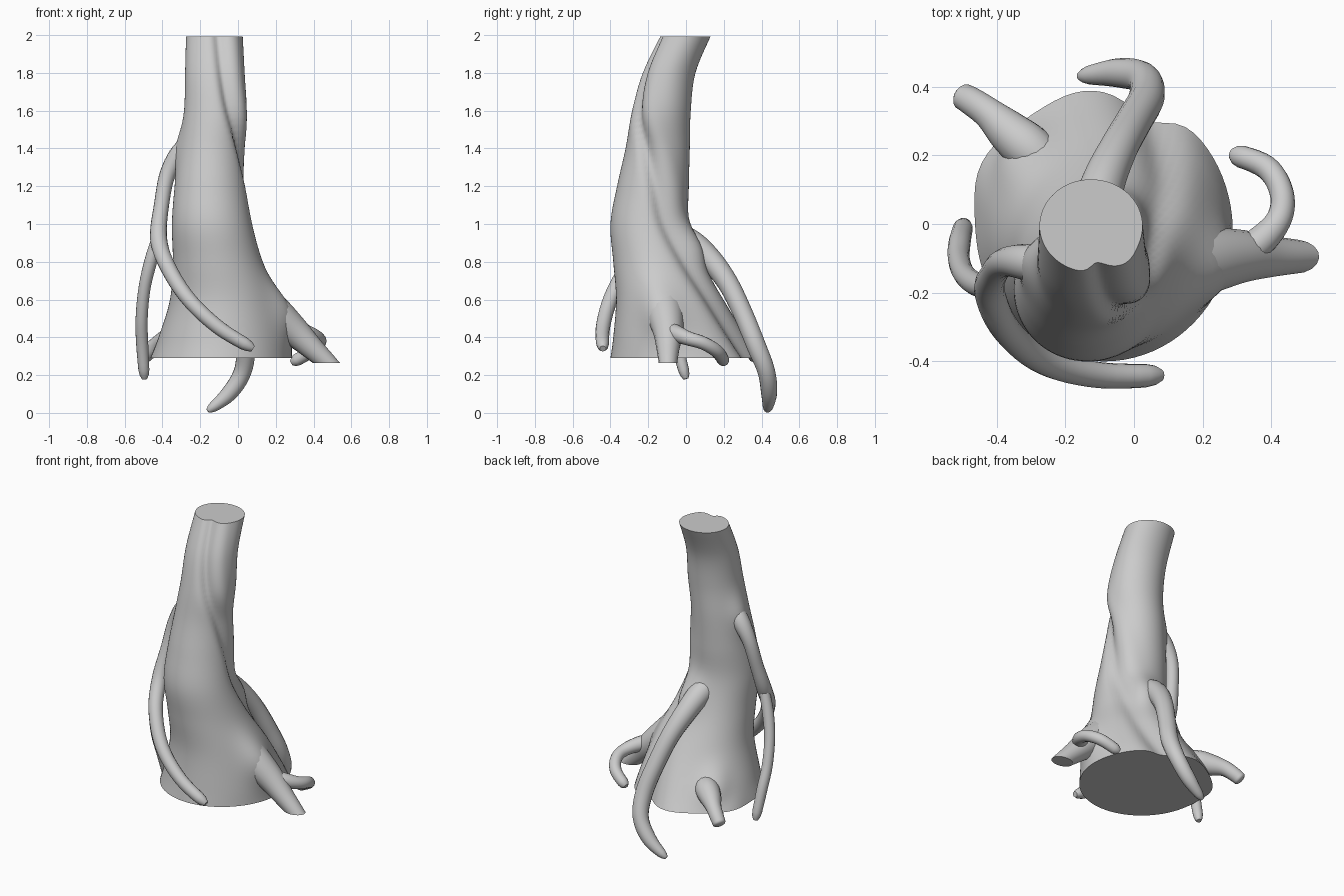
import bpy, bmesh
from math import sin, cos, pi, exp, radians
from mathutils import Vector

default_cube = bpy.data.objects.get("Cube")
if default_cube:
    bpy.data.objects.remove(default_cube)

# Single bark colour
bark = bpy.data.materials.new("bark_grey")
bark.use_nodes = True
bark_colour = (0.6, 0.6, 0.6, 1)
bark.diffuse_color = bark_colour
bark.node_tree.nodes["Principled BSDF"].inputs["Base Color"].default_value = bark_colour


def spline(rows, t):
    """Smooth curve through rows of numbers; t runs from 0 to len(rows) - 1."""
    last = len(rows) - 1
    i = min(int(t), last - 1)
    f = t - i
    picks = [rows[max(0, min(last, i + k))] for k in (-1, 0, 1, 2)]
    return [b + 0.5 * f * (c - a + f * (2 * a - 5 * b + 4 * c - d + f * (3 * (b - c) + d - a)))
            for a, b, c, d in zip(*picks)]


def loft(name, rings, flat_end=None):
    """Skin a list of point rings, cap both ends and optionally cut off below a height."""
    bm = bmesh.new()
    loops = [[bm.verts.new(p) for p in ring] for ring in rings]
    count = len(loops[0])
    for low, high in zip(loops, loops[1:]):
        for j in range(count):
            k = (j + 1) % count
            bm.faces.new((low[j], low[k], high[k], high[j]))
    bm.faces.new(loops[0][::-1])
    bm.faces.new(loops[-1])
    if flat_end is not None:
        geom = bm.verts[:] + bm.edges[:] + bm.faces[:]
        cut = bmesh.ops.bisect_plane(bm, geom=geom, plane_co=(0, 0, flat_end),
                                     plane_no=(0, 0, -1), clear_outer=True)
        edges = [e for e in cut["geom_cut"] if isinstance(e, bmesh.types.BMEdge)]
        bmesh.ops.contextual_create(bm, geom=edges)
    bmesh.ops.recalc_face_normals(bm, faces=bm.faces[:])
    mesh = bpy.data.meshes.new(name)
    bm.to_mesh(mesh)
    bm.free()
    mesh.materials.append(bark)
    obj = bpy.data.objects.new(name, mesh)
    bpy.context.collection.objects.link(obj)
    bpy.ops.object.select_all(action="DESELECT")
    obj.select_set(True)
    bpy.context.view_layer.objects.active = obj
    bpy.ops.object.shade_smooth_by_angle(angle=radians(50))


def root(name, path, steps=6, sides=16, flat_end=None):
    """Tapered tube through (x, y, z, radius) points with a rounded tip."""
    total = (len(path) - 1) * steps
    samples = [spline(path, i / steps) for i in range(total + 1)]
    centres = [Vector(s[:3]) for s in samples]
    rings = []
    side = None
    for i, centre in enumerate(centres):
        along = (centres[min(i + 1, total)] - centres[max(i - 1, 0)]).normalized()
        side = along.orthogonal() if side is None else side - along * side.dot(along)
        side.normalize()
        up = along.cross(side)
        radius = samples[i][3]
        if flat_end is None:
            radius *= (0.5, 0.85)[total - i] if total - i < 2 else 1
        rings.append([centre + radius * (cos(a) * side + sin(a) * up)
                      for a in (2 * pi * j / sides for j in range(sides))])
    loft(name, rings, flat_end)


def turn(angle, degrees):
    """Signed angle from a direction given in degrees."""
    return (angle - radians(degrees) + pi) % (2 * pi) - pi


# Trunk: height, then x and y limits of each section
sections = [
    (0.29, -0.46, 0.285, -0.40, 0.38),
    (0.40, -0.42, 0.265, -0.385, 0.31),
    (0.60, -0.36, 0.21, -0.37, 0.19),
    (0.80, -0.345, 0.13, -0.385, 0.08),
    (1.00, -0.35, 0.075, -0.40, 0.015),
    (1.20, -0.335, 0.045, -0.365, 0.015),
    (1.40, -0.31, 0.03, -0.32, 0.02),
    (1.60, -0.285, 0.045, -0.285, 0.025),
    (1.80, -0.28, 0.035, -0.23, 0.05),
    (1.993, -0.275, 0.025, -0.14, 0.13),
]
# Spiral fold: angle in degrees and depth at each section
fold = [(66, 0.13), (62, 0.13), (53, 0.12), (41, 0.12), (24, 0.13),
        (4, 0.15), (-24, 0.18), (-60, 0.21), (-74, 0.2), (-82, 0.2)]
# Swellings where roots leave: angle, height, angular width, height width, amount
swellings = [(-10, 0.53, 0.34, 0.14, 0.06), (72, 0.88, 0.38, 0.11, 0.04),
             (166, 1.40, 0.40, 0.11, 0.025), (137, 0.42, 0.26, 0.09, 0.045),
             (155, 0.29, 0.28, 0.12, 0.025)]

trunk_rings = []
sides = 80
for n in range(6 * (len(sections) - 1) + 1):
    z, x0, x1, y0, y1 = spline(sections, n / 6)
    fold_angle, depth = spline(fold, n / 6)
    ring = []
    for j in range(sides):
        a = 2 * pi * j / sides
        away = turn(a, fold_angle)
        width = 0.2 if away < 0 else 0.28
        scale = 1 - depth * exp(-(away / width) ** 2) + 0.25 * depth * exp(-((away - 0.6) / 0.3) ** 2)
        bulge = sum(amount * exp(-(turn(a, angle) / spread) ** 2 - ((z - height) / rise) ** 2)
                    for angle, height, spread, rise, amount in swellings)
        ring.append(((x0 + x1) / 2 + ((x1 - x0) / 2 * scale + bulge) * cos(a),
                     (y0 + y1) / 2 + ((y1 - y0) / 2 * scale + bulge) * sin(a), z))
    trunk_rings.append(ring)
loft("trunk", trunk_rings)

# Long root arching down behind the trunk
root("back_root", [
    (-0.15, -0.12, 0.97, 0.05), (-0.12, 0.01, 0.91, 0.07), (-0.09, 0.12, 0.82, 0.064),
    (-0.045, 0.22, 0.69, 0.056), (0.0, 0.30, 0.53, 0.053), (0.037, 0.37, 0.36, 0.052),
    (0.025, 0.425, 0.22, 0.047), (-0.05, 0.44, 0.10, 0.042), (-0.16, 0.43, 0.01, 0.022)])

# Root leaving the right side high up and sweeping across the front
root("right_sweeping_root", [
    (-0.19, -0.14, 1.46, 0.04), (-0.29, -0.115, 1.39, 0.055), (-0.37, -0.11, 1.27, 0.043),
    (-0.405, -0.14, 1.10, 0.04), (-0.42, -0.20, 0.92, 0.045), (-0.37, -0.31, 0.77, 0.042),
    (-0.26, -0.40, 0.60, 0.04), (-0.10, -0.44, 0.45, 0.038), (0.08, -0.44, 0.34, 0.033)])

# Fork hanging from the sweeping root
root("right_hanging_root", [
    (-0.415, -0.19, 0.96, 0.03), (-0.46, -0.175, 0.81, 0.034), (-0.495, -0.145, 0.66, 0.032),
    (-0.51, -0.10, 0.50, 0.032), (-0.507, -0.05, 0.36, 0.032), (-0.495, 0.0, 0.18, 0.028)])

# Thick root leaving the left side, cut level at the ground
root("left_thick_root", [
    (-0.02, -0.14, 0.70, 0.08), (0.09, -0.125, 0.61, 0.105), (0.19, -0.11, 0.525, 0.1),
    (0.30, -0.095, 0.43, 0.08), (0.39, -0.095, 0.345, 0.062), (0.47, -0.095, 0.27, 0.05),
    (0.55, -0.095, 0.19, 0.04)], flat_end=0.265)

# Fork curling back from the thick root
root("left_curled_root", [
    (0.26, -0.11, 0.45, 0.04), (0.35, -0.065, 0.425, 0.046), (0.42, 0.01, 0.395, 0.038),
    (0.43, 0.09, 0.37, 0.035), (0.385, 0.165, 0.325, 0.035), (0.285, 0.205, 0.265, 0.032)])

# Short stub low on the back right
root("back_right_stub_root", [
    (-0.18, 0.10, 0.43, 0.04), (-0.29, 0.205, 0.41, 0.07), (-0.36, 0.265, 0.39, 0.064),
    (-0.42, 0.32, 0.365, 0.047), (-0.47, 0.355, 0.325, 0.042), (-0.505, 0.375, 0.29, 0.038)])
